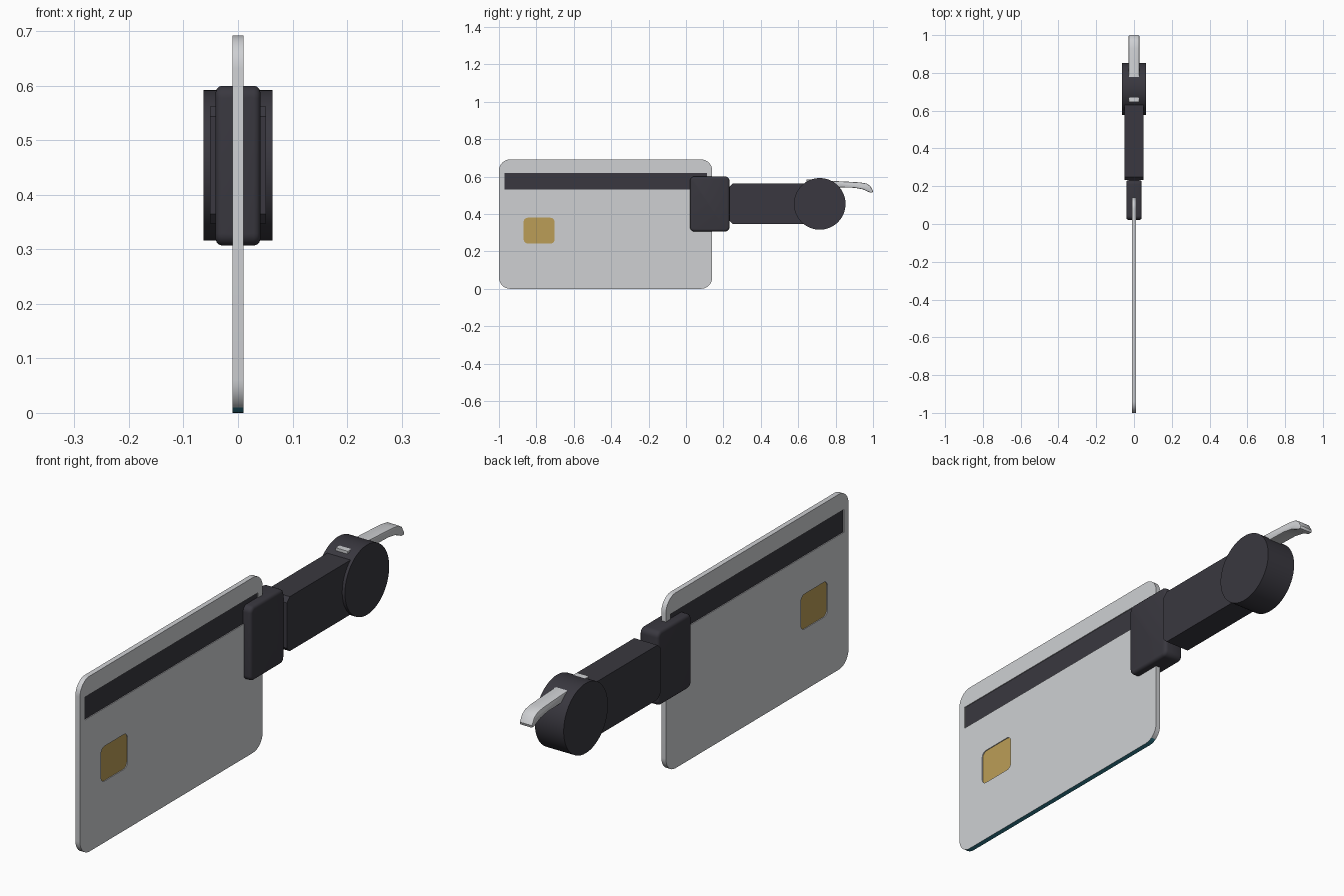
import bpy, bmesh, math

cube = bpy.data.objects.get("Cube")
if cube:
    bpy.data.objects.remove(cube, do_unlink=True)


def material(name, rgb):
    m = bpy.data.materials.new(name)
    m.use_nodes = True
    m.diffuse_color = (*rgb, 1)
    bsdf = next(n for n in m.node_tree.nodes if n.type == "BSDF_PRINCIPLED")
    bsdf.inputs["Base Color"].default_value = (*rgb, 1)
    return m


SILVER = material("silver grey", (0.62, 0.63, 0.65))
DARK = material("charcoal", (0.041, 0.039, 0.05))
GOLD = material("gold", (0.5, 0.34, 0.095))
TEAL = material("teal", (0.033, 0.22, 0.3))


def rounded_rect(y0, y1, z0, z1, r, steps=6):
    """Side outline of a rectangle with rounded corners."""
    if r == 0:
        return [(y0, z0), (y1, z0), (y1, z1), (y0, z1)]
    corners = [(y0 + r, z0 + r, 180), (y1 - r, z0 + r, 270),
               (y1 - r, z1 - r, 0), (y0 + r, z1 - r, 90)]
    pts = []
    for cy, cz, start in corners:
        for i in range(steps + 1):
            a = math.radians(start + 90 * i / steps)
            pts.append((cy + r * math.cos(a), cz + r * math.sin(a)))
    return pts


def prism(name, outline, x0, x1, mat, bevel=0, segments=3):
    """Extrude a side outline across x, optionally rounding its rims."""
    bm = bmesh.new()
    face = bm.faces.new([bm.verts.new((x0, y, z)) for y, z in outline])
    new = bmesh.ops.extrude_face_region(bm, geom=[face])["geom"]
    bmesh.ops.translate(bm, vec=(x1 - x0, 0, 0),
                        verts=[v for v in new if isinstance(v, bmesh.types.BMVert)])
    bmesh.ops.recalc_face_normals(bm, faces=bm.faces)
    if bevel:
        rims = [e for e in bm.edges
                if abs(e.verts[0].co.x - e.verts[1].co.x) < 1e-5]
        bmesh.ops.bevel(bm, geom=rims, offset=bevel, segments=segments,
                        profile=0.5, affect="EDGES", clamp_overlap=True)
    mesh = bpy.data.meshes.new(name)
    bm.to_mesh(mesh)
    bm.free()
    mesh.materials.append(mat)
    ob = bpy.data.objects.new(name, mesh)
    bpy.context.collection.objects.link(ob)
    return ob


def activate(ob):
    bpy.ops.object.select_all(action="DESELECT")
    ob.select_set(True)
    bpy.context.view_layer.objects.active = ob


def smooth(ob):
    activate(ob)
    bpy.ops.object.shade_smooth_by_angle(angle=math.radians(32))


def cut(ob, cutter):
    cutter.hide_render = True
    mod = ob.modifiers.new("recess", "BOOLEAN")
    mod.operation = "DIFFERENCE"
    mod.solver = "EXACT"
    mod.object = cutter
    activate(ob)
    bpy.ops.object.modifier_apply(modifier=mod.name)
    bpy.data.objects.remove(cutter, do_unlink=True)


# Card with a stripe and a chip sunk into both faces
HALF, FLOOR = 0.01, 0.006
card = prism("card", rounded_rect(-1, 0.14, 0, 0.692, 0.06, 8), -HALF, HALF, SILVER)
stripe = rounded_rect(-0.97, 0.112, 0.53, 0.62, 0)
chip = rounded_rect(-0.868, -0.703, 0.242, 0.38, 0.022)
for name, outline, mat in (("stripe", stripe, DARK), ("chip", chip, GOLD)):
    for side in (-1, 1):
        lo, hi = sorted((side * FLOOR, side * 0.03))
        cut(card, prism("recess_cutter", outline, lo, hi, mat))
    prism(name, outline, -FLOOR - 0.0006, FLOOR + 0.0006, mat)

# Teal lower edge of the card
card.data.materials.clear()
card.data.materials.append(SILVER)
card.data.materials.append(TEAL)
for p in card.data.polygons:
    p.material_index = int(p.center.z < 0.012 and p.normal.z < -0.5)
smooth(card)

# Clip gripping the card
smooth(prism("clip", rounded_rect(0.022, 0.232, 0.307, 0.6, 0.022),
             -0.041, 0.041, DARK, 0.012))

# Arm with chamfered front corners
prism("arm", [(0.232, 0.365), (0.25, 0.347), (0.72, 0.347),
              (0.72, 0.562), (0.25, 0.562), (0.232, 0.544)], -0.051, 0.051, DARK)

# Round hub
circle = [(0.715 + 0.138 * math.cos(math.tau * i / 64),
           0.454 + 0.138 * math.sin(math.tau * i / 64)) for i in range(64)]
smooth(prism("hub", circle, -0.063, 0.063, DARK))

# Curved lever lying through the top of the hub
lever = [(0.645, 0.55), (0.8, 0.543), (0.9, 0.54), (0.945, 0.532), (0.985, 0.514),
         (0.997, 0.514), (1.0, 0.524), (0.985, 0.55), (0.965, 0.563),
         (0.93, 0.569), (0.86, 0.573), (0.78, 0.577), (0.665, 0.584), (0.645, 0.584)]
smooth(prism("lever", lever, -0.028, 0.028, SILVER, 0.005, 2))
